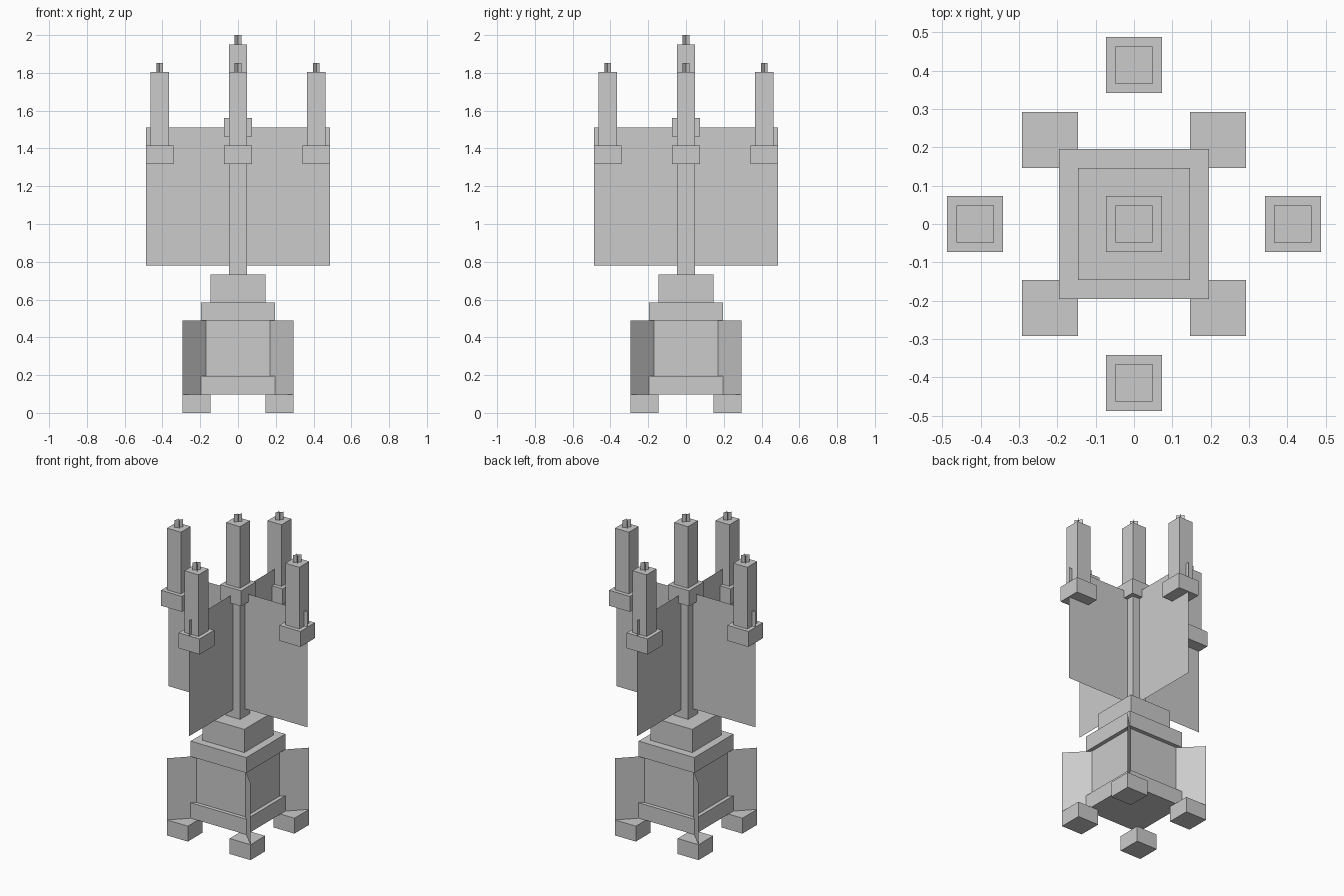
import bpy
import math

U = 2 / 41  # grid unit: the whole model is 41 units tall

cube = bpy.data.objects.get("Cube")
if cube:
    bpy.data.objects.remove(cube, do_unlink=True)

grey = bpy.data.materials.new("plain grey")
grey.use_nodes = True
grey.diffuse_color = (0.6, 0.6, 0.6, 1)
bsdf = next(n for n in grey.node_tree.nodes if n.type == 'BSDF_PRINCIPLED')
bsdf.inputs["Base Color"].default_value = (0.6, 0.6, 0.6, 1)


def finish(name):
    obj = bpy.context.object
    obj.name = name
    bpy.ops.object.transform_apply(location=False, rotation=True, scale=True)
    obj.data.materials.append(grey)


def block(name, half, low, high, x=0, y=0):
    """Square block, sizes in grid units."""
    bpy.ops.mesh.primitive_cube_add(size=1, location=(x * U, y * U, (low + high) / 2 * U))
    bpy.context.object.scale = (2 * half * U, 2 * half * U, (high - low) * U)
    finish(name)


def sheet(name, half, low, high, angle, x=0, y=0):
    """Thin upright sheet turned about the vertical axis."""
    bpy.ops.mesh.primitive_plane_add(size=1, location=(x * U, y * U, (low + high) / 2 * U))
    obj = bpy.context.object
    obj.scale = (2 * half * U, (high - low) * U, 1)
    obj.rotation_euler = (math.pi / 2, 0, math.radians(angle))
    finish(name)


def candle(name, low, x=0, y=0):
    """Collar, candle and crossed wick."""
    block(name + "_collar", 1.5, low, low + 2, x, y)
    block(name + "_candle", 1, low + 2, low + 10, x, y)
    for angle in (45, -45):
        sheet(name + "_wick", 0.5, low + 10, low + 11, angle, x, y)


# Stepped pedestal
block("base_slab", 4, 2, 4)
block("pedestal_core", 3.5, 4, 10)
block("top_slab", 4, 10, 12)
block("upper_step", 3, 12, 15)

# Feet and diagonal fins
for sx in (-1, 1):
    for sy in (-1, 1):
        block("foot", 1.5, 0, 2, 4.5 * sx, 4.5 * sy)
for angle in (45, -45):
    sheet("diagonal_fin", 6 * math.sqrt(2), 2, 10, angle)

# Stem and crossed arm panels
block("stem", 1, 15, 30)
for angle in (0, 90):
    sheet("arm_panel", 10, 16, 31, angle)

# Candles
candle("centre", 30)
for name, x, y in (("left", 1, 0), ("right", -1, 0), ("front", 0, -1), ("back", 0, 1)):
    candle(name, 27, 8.5 * x, 8.5 * y)
